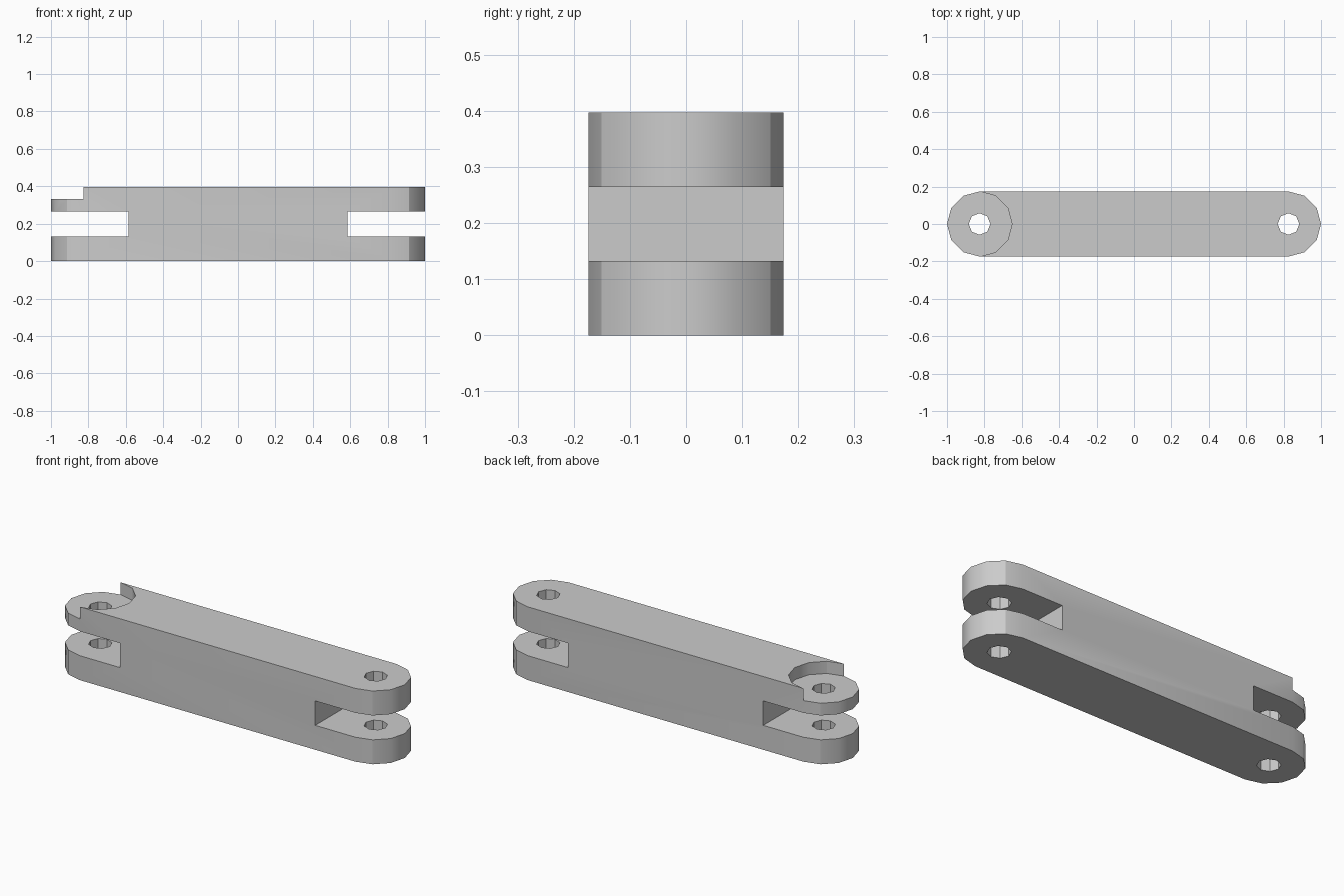
import bpy, bmesh
from math import cos, sin, pi, radians

cube = bpy.data.objects.get("Cube")
if cube:
    bpy.data.objects.remove(cube, do_unlink=True)

R = 0.174            # half width and end radius
PIVOT = 1 - R        # distance of the pin holes from the middle
HEIGHT = 0.397
SLOT_LOW, SLOT_HIGH, SLOT_X = HEIGHT / 3, HEIGHT * 2 / 3, 0.585
RECESS = HEIGHT * 5 / 6

grey = bpy.data.materials.new("light grey")
grey.use_nodes = True
grey.diffuse_color = (0.6, 0.6, 0.6, 1)
grey.node_tree.nodes["Principled BSDF"].inputs["Base Color"].default_value = (0.6, 0.6, 0.6, 1)


def arc(cx, radius, start, end, steps):
    angles = [radians(start + (end - start) * i / steps) for i in range(steps + 1)]
    return [(cx + radius * cos(a), radius * sin(a)) for a in angles]


def prism(name, outline, low, high):
    """Extrude a counter-clockwise outline from low to high."""
    bm = bmesh.new()
    face = bm.faces.new([bm.verts.new((x, y, low)) for x, y in outline])
    top = bmesh.ops.extrude_face_region(bm, geom=[face])["geom"]
    for v in top:
        if isinstance(v, bmesh.types.BMVert):
            v.co.z = high
    bmesh.ops.recalc_face_normals(bm, faces=bm.faces)
    mesh = bpy.data.meshes.new(name)
    bm.to_mesh(mesh)
    bm.free()
    mesh.materials.append(grey)
    obj = bpy.data.objects.new(name, mesh)
    bpy.context.collection.objects.link(obj)
    return obj


# Bar with rounded ends
link_bar = prism("link_bar", arc(PIVOT, R, -90, 90, 6) + arc(-PIVOT, R, 90, 270, 6), 0, HEIGHT)

# Fork slots and pin holes at both ends
cutters = []
for side in (-1, 1):
    near, far = sorted((side * SLOT_X, side * 1.2))
    slot = [(near, -0.3), (far, -0.3), (far, 0.3), (near, 0.3)]
    cutters.append(prism("slot_cutter", slot, SLOT_LOW, SLOT_HIGH))
    cutters.append(prism("hole_cutter", arc(side * PIVOT, 0.058, 0, 315, 7), -0.1, 0.5))

# Round recess on top of the right end
recess = arc(-PIVOT, R, -90, 90, 6) + [(-PIVOT, 0.3), (-1.2, 0.3), (-1.2, -0.3), (-PIVOT, -0.3)]
cutters.append(prism("recess_cutter", recess, RECESS, 0.5))

bpy.ops.object.select_all(action='DESELECT')
link_bar.select_set(True)
bpy.context.view_layer.objects.active = link_bar
for cutter in cutters:
    cutter.hide_render = True
    mod = link_bar.modifiers.new("cut", 'BOOLEAN')
    mod.operation, mod.solver, mod.object = 'DIFFERENCE', 'EXACT', cutter
    bpy.ops.object.modifier_apply(modifier=mod.name)
    bpy.data.objects.remove(cutter, do_unlink=True)

# Soft end caps, with a crisp edge where they turn into the sides
bpy.ops.object.shade_smooth_by_angle(angle=radians(31))
verts = link_bar.data.vertices
for edge in link_bar.data.edges:
    a, b = (verts[i].co for i in edge.vertices)
    vertical = abs(a.x - b.x) + abs(a.y - b.y) < 0.001
    if vertical and abs(abs(a.y) - R * sin(pi / 3)) < 0.002:
        edge.use_edge_sharp = True
